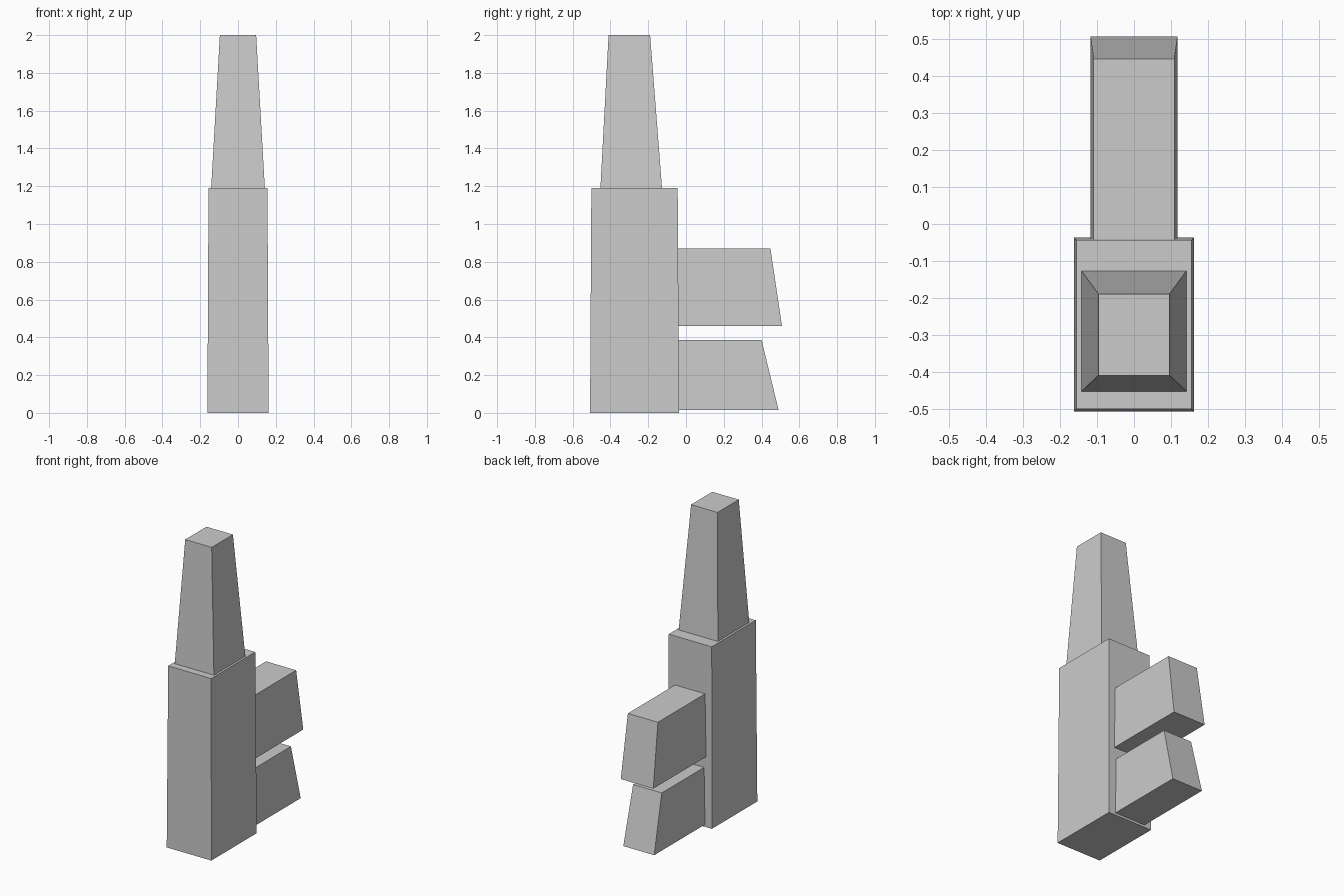
import bpy
import bmesh

if "Cube" in bpy.data.objects:
    bpy.data.objects.remove(bpy.data.objects["Cube"])


def tapered_block(name, z0, z1, half0, half1, y0, y1):
    """Box whose bottom (half0, y0) and top (half1, y1) rectangles differ."""
    bm = bmesh.new()
    bmesh.ops.create_cube(bm, size=2)
    for v in bm.verts:
        top = v.co.z > 0
        half, ys = (half1, y1) if top else (half0, y0)
        v.co = (v.co.x * half, ys[1] if v.co.y > 0 else ys[0], z1 if top else z0)
    mesh = bpy.data.meshes.new(name)
    bm.to_mesh(mesh)
    bm.free()
    obj = bpy.data.objects.new(name, mesh)
    bpy.context.collection.objects.link(obj)
    return obj


# Main upright body
tapered_block("body", 0, 1.19, 0.162, 0.156, (-0.508, -0.037), (-0.501, -0.044))
# Tapered spire on top
tapered_block("spire", 1.19, 2.0, 0.142, 0.096, (-0.453, -0.127), (-0.41, -0.19))
# Two blocks projecting from the back
tapered_block("upper_block", 0.46, 0.87, 0.118, 0.109, (-0.05, 0.508), (-0.05, 0.447))
tapered_block("lower_block", 0.015, 0.387, 0.112, 0.104, (-0.05, 0.49), (-0.05, 0.40))
